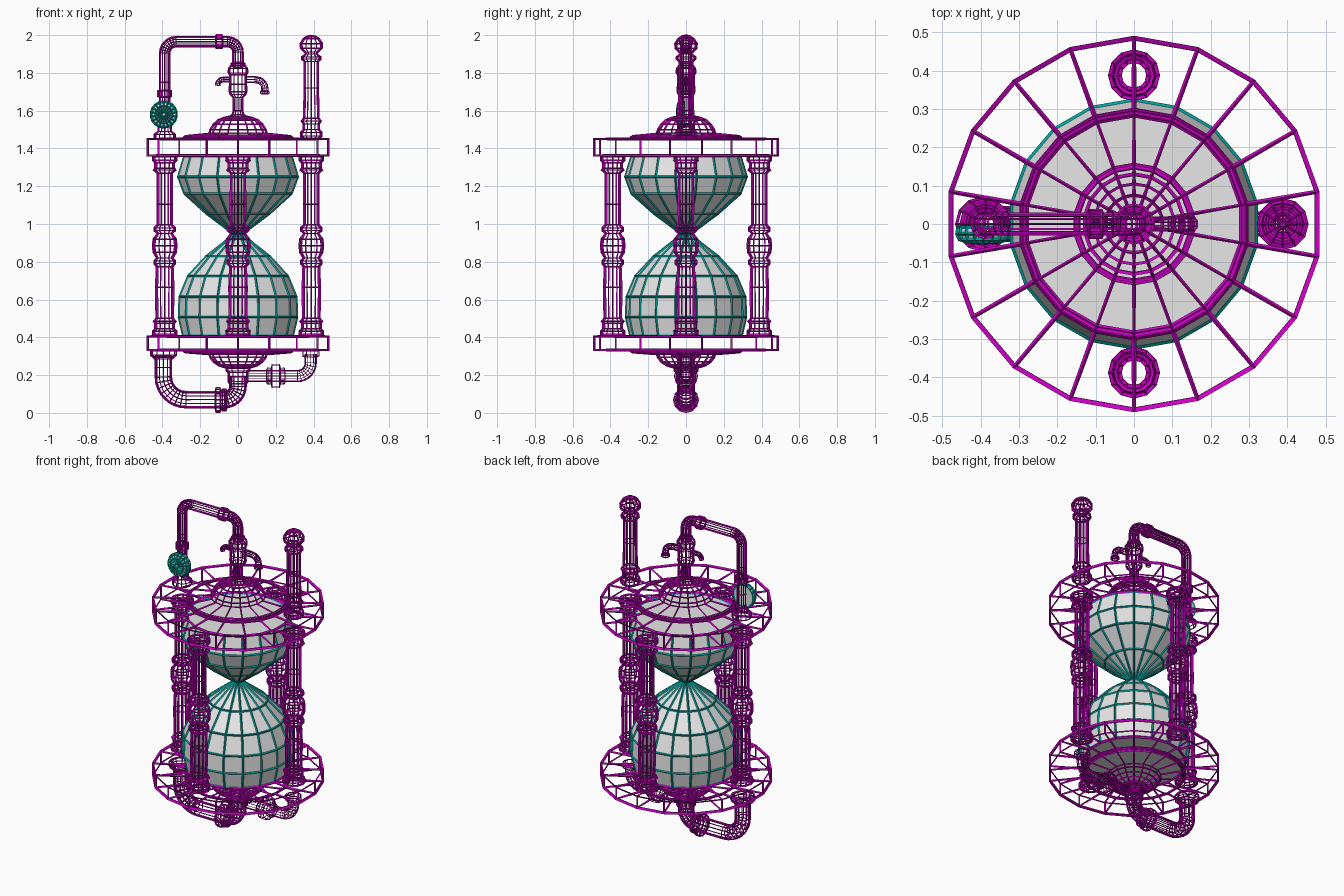
import bpy, bmesh, math
from mathutils import Vector, Matrix


def material(name, rgb):
    m = bpy.data.materials.new(name)
    m.diffuse_color = (*rgb, 1)
    return m


MAGENTA = material("magenta frame", (0.60, 0.0, 0.55))
TEAL = material("teal wire", (0.0, 0.36, 0.34))
GREY = material("pale grey glass", (0.8, 0.8, 0.8))


def finish(name, bm, thick, solid=False):
    """Turn a cage into a wire lattice; solid keeps the grey faces under teal wires."""
    bmesh.ops.recalc_face_normals(bm, faces=bm.faces)
    me = bpy.data.meshes.new(name)
    bm.to_mesh(me)
    bm.free()
    ob = bpy.data.objects.new(name, me)
    bpy.context.collection.objects.link(ob)
    for m in ([GREY, TEAL] if solid else [MAGENTA]):
        me.materials.append(m)
    w = ob.modifiers.new("wire", 'WIREFRAME')
    w.thickness = thick
    w.use_even_offset = solid
    w.use_boundary = True
    w.use_replace = not solid
    w.material_offset = 1 if solid else 0
    return ob


def skin(bm, rings, closed=False):
    n = len(rings[0])
    pairs = list(zip(rings, rings[1:]))
    if closed:
        pairs.append((rings[-1], rings[0]))
    for a, b in pairs:
        for i in range(n):
            j = (i + 1) % n
            bm.faces.new((a[i], a[j], b[j], b[i]))


def lathe(name, profile, sides=12, at=(0, 0, 0), rot=None, thick=0.009,
          solid=False, caps=False, closed=False):
    """Spin (radius, height) points round z, then rotate and move."""
    bm = bmesh.new()
    rings = []
    for r, z in profile:
        rings.append([bm.verts.new((r * math.sin(2 * math.pi * i / sides),
                                    -r * math.cos(2 * math.pi * i / sides), z))
                      for i in range(sides)])
    skin(bm, rings, closed)
    if caps:
        bm.faces.new(rings[0])
        bm.faces.new(rings[-1])
    m = Matrix.Translation(at) @ (rot if rot else Matrix.Identity(4))
    bm.transform(m)
    return finish(name, bm, thick, solid)


def bend(cx, cz, r, a0, a1, steps=7):
    """Arc of (x, z) points, angles in degrees."""
    return [(cx + r * math.cos(math.radians(a0 + (a1 - a0) * i / steps)),
             cz + r * math.sin(math.radians(a0 + (a1 - a0) * i / steps)))
            for i in range(steps + 1)]


def pipe(name, path, radius, sides=12, thick=0.009):
    """Round pipe along (x, z) points in the y = 0 plane."""
    bm = bmesh.new()
    pts = [Vector((x, 0, z)) for x, z in path]
    rings = []
    for k, p in enumerate(pts):
        t = (pts[min(k + 1, len(pts) - 1)] - pts[max(k - 1, 0)]).normalized()
        side = Vector((0, 1, 0))
        up = t.cross(side)
        rings.append([bm.verts.new(p + radius * (side * math.cos(2 * math.pi * i / sides)
                                                 + up * math.sin(2 * math.pi * i / sides)))
                      for i in range(sides)])
    skin(bm, rings)
    return finish(name, bm, thick)


ALONG_X = Matrix.Rotation(math.radians(90), 4, 'Y')
FACE_FRONT = Matrix.Rotation(math.radians(90), 4, 'X')

# Glass bulbs
lathe("lower_bulb", [(0.296, 0.408), (0.318, 0.507), (0.314, 0.615), (0.268, 0.725),
                     (0.17, 0.83), (0.022, 0.945)], 18, thick=0.012, solid=True, caps=True)
lathe("upper_bulb", [(0.022, 0.945), (0.17, 1.055), (0.288, 1.16), (0.322, 1.25),
                     (0.290, 1.358)], 18, thick=0.012, solid=True, caps=True)

# End plates
for name, z0, z1 in (("bottom_plate", 0.333, 0.405), ("top_plate", 1.363, 1.45)):
    lathe(name, [(0.297, z0), (0.485, z0), (0.485, z1), (0.297, z1)], 18, thick=0.017)

# Stepped domes on the outer side of each plate
dome = [(0.297, 0.0), (0.290, 0.009), (0.282, 0.015), (0.155, 0.028), (0.148, 0.05),
        (0.13, 0.078), (0.105, 0.1), (0.075, 0.112), (0.045, 0.118)]
lathe("top_dome", dome, 18, (0, 0, 1.45), thick=0.013)
lathe("bottom_dome", [(r, -h * 0.8) for r, h in dome], 18, (0, 0, 0.333), thick=0.013)

# Four turned columns
lower = [(0.05, -0.475), (0.062, -0.47), (0.062, -0.452), (0.05, -0.44), (0.05, -0.41),
         (0.058, -0.4), (0.044, -0.385), (0.046, -0.22), (0.042, -0.11), (0.055, -0.095),
         (0.055, -0.08), (0.042, -0.065), (0.059, -0.035)]
upper = [(0.038 if r < 0.047 else r, -h) for r, h in reversed(lower)]
for name, x, y in (("left", -0.388, 0), ("right", 0.388, 0),
                   ("front", 0, -0.388), ("back", 0, 0.388)):
    lathe(name + "_column", lower + [(0.062, 0.0)] + upper, 12, (x, y, 0.885), thick=0.012)

# Finial standing on the right
lathe("right_finial", [(0.045, 1.455), (0.055, 1.465), (0.055, 1.485), (0.042, 1.50),
                       (0.042, 1.53), (0.052, 1.545), (0.04, 1.56), (0.036, 1.72),
                       (0.036, 1.86), (0.05, 1.872), (0.05, 1.885), (0.03, 1.9),
                       (0.035, 1.91), (0.056, 1.93), (0.058, 1.955), (0.042, 1.98),
                       (0.022, 1.993), (0.006, 1.996)], 12, (0.388, 0, 0), thick=0.01)

# Overhead pipe from the left plate edge to the centre valve
lathe("left_pipe_base", [(0.055, 1.452), (0.055, 1.475), (0.035, 1.49), (0.035, 1.515),
                         (0.027, 1.53)], 12, (-0.388, 0, 0))
pipe("overhead_pipe", [(-0.388, 1.52), (-0.388, 1.6), (-0.388, 1.75)]
     + bend(-0.328, 1.905, 0.06, 180, 90)
     + bend(-0.055, 1.91, 0.055, 90, 0) + [(0, 1.83)], 0.026)
collar = [(0.026, -0.018), (0.036, -0.015), (0.036, 0.015), (0.026, 0.018)]
lathe("left_collar", collar, 12, (-0.388, 0, 1.69))
lathe("overhead_collar", collar, 12, (-0.1, 0, 1.965), ALONG_X)

# Pressure gauge with a plain back
lathe("gauge", [(0.012, 0.048), (0.045, 0.046), (0.064, 0.04), (0.070, 0.026),
                (0.068, 0.008)], 18, (-0.393, 0, 1.58), FACE_FRONT,
      thick=0.010, solid=True, caps=True)

# Centre valve with two spouts
lathe("valve_body", [(0.045, 1.568), (0.03, 1.58), (0.024, 1.6), (0.024, 1.67),
                     (0.04, 1.685), (0.046, 1.70), (0.044, 1.74), (0.044, 1.79),
                     (0.05, 1.80), (0.05, 1.825), (0.036, 1.84), (0.036, 1.85),
                     (0.026, 1.855)], 12, thick=0.009)
pipe("right_spout", [(0.04, 1.765), (0.09, 1.765)] + bend(0.1, 1.72, 0.042, 90, 0, 5)
     + [(0.142, 1.70)], 0.017, 10, 0.006)
lathe("right_spout_lip", [(0.017, 0), (0.024, 0.004), (0.024, 0.014), (0.017, 0.018)], 10,
      (0.142, 0, 1.688), thick=0.006)
pipe("left_spout", [(-0.04, 1.765), (-0.07, 1.765)] + bend(-0.078, 1.735, 0.03, 90, 180, 5),
     0.013, 10, 0.006)

# Lower left drain pipe sweeping under to the centre
lathe("drain_top_flange", [(0.05, 0.333), (0.068, 0.328), (0.068, 0.305), (0.055, 0.295),
                           (0.046, 0.285)], 12, (-0.395, 0, 0))
pipe("drain_pipe", [(-0.395, 0.30), (-0.395, 0.24)] + bend(-0.275, 0.07 + 0.12, 0.12, 180, 270, 8)
     + bend(-0.07, 0.14, 0.07, 270, 360, 7) + [(0, 0.19)], 0.042)
lathe("drain_flange", [(0.044, -0.03), (0.065, -0.026), (0.065, -0.006), (0.05, 0.0),
                       (0.056, 0.008), (0.056, 0.026), (0.044, 0.03)], 12,
      (-0.09, 0, 0.068), ALONG_X)
lathe("centre_collar", [(0.044, 0.155), (0.052, 0.165), (0.052, 0.215), (0.062, 0.222),
                        (0.062, 0.24), (0.045, 0.247)], 12)

# Lower right return pipe with union nut
pipe("return_pipe", [(0.045, 0.195), (0.16, 0.195), (0.25, 0.195)]
     + bend(0.315, 0.265, 0.07, 270, 360, 7) + [(0.385, 0.31)], 0.03, 12, 0.005)
lathe("union_nut", [(0.03, -0.05), (0.042, -0.045), (0.042, -0.025), (0.062, -0.02),
                    (0.062, 0.02), (0.042, 0.025), (0.042, 0.045), (0.03, 0.05)], 12,
      (0.2, 0, 0.195), ALONG_X, thick=0.005)
lathe("return_flange", [(0.03, 0.295), (0.045, 0.302), (0.045, 0.328), (0.03, 0.333)], 12,
      (0.385, 0, 0), thick=0.005)
